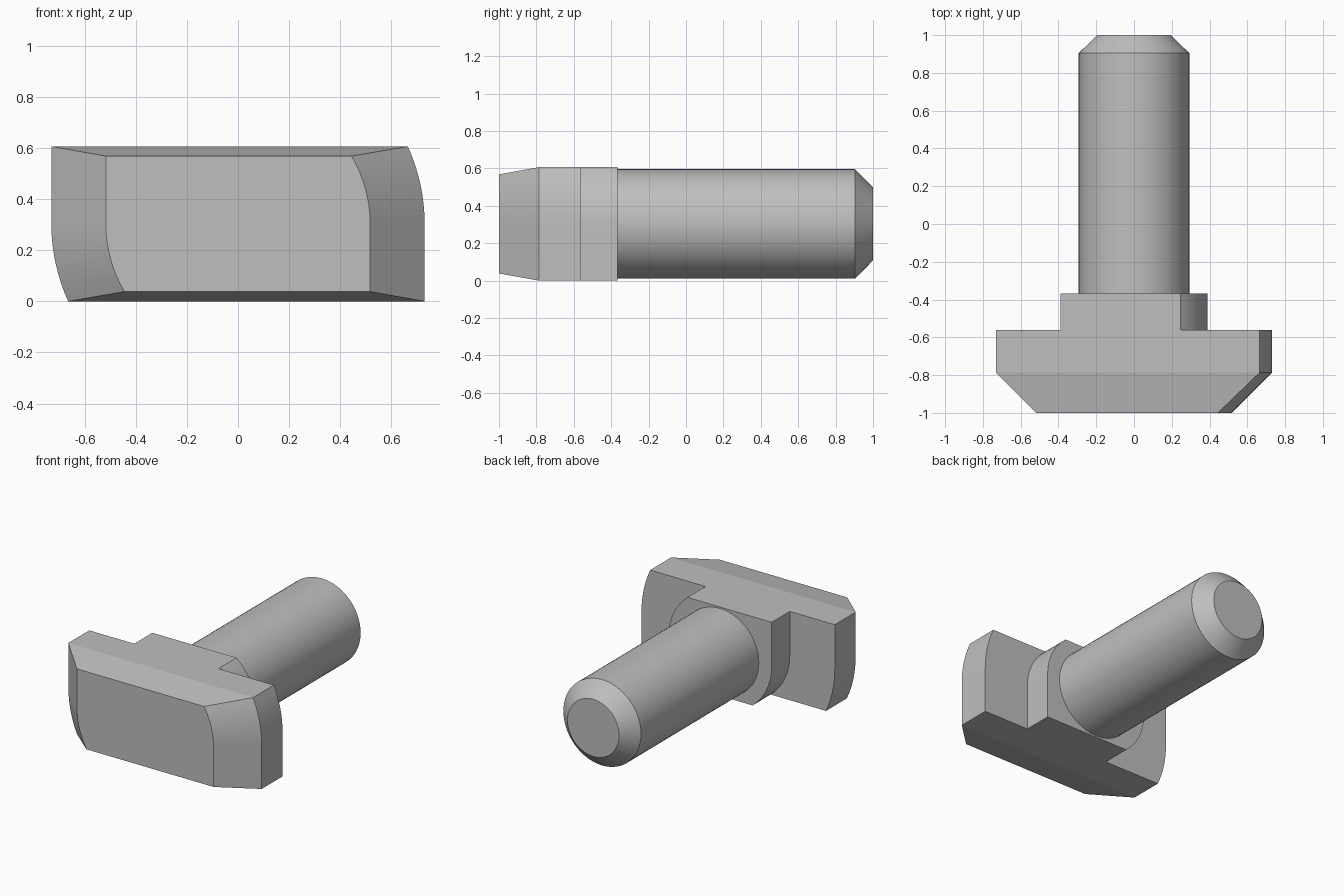
import bpy, bmesh, math

cube = bpy.data.objects.get("Cube")
if cube:
    bpy.data.objects.remove(cube, do_unlink=True)

MID = 0.303  # height of the bolt axis

steel = bpy.data.materials.new("grey steel")
steel.use_nodes = True
colour = (0.52, 0.52, 0.52, 1)
steel.diffuse_color = colour
steel.node_tree.nodes["Principled BSDF"].inputs["Base Color"].default_value = colour


def turned_block(radius, half, steps=8):
    """Bar section: two opposite corners square, the other two cut by a circle."""
    end = math.asin(half / radius)
    arc = [(radius * math.cos(end * i / steps), radius * math.sin(end * i / steps))
           for i in range(steps + 1)]
    side = [(radius, -half)] + arc
    return side + [(-x, -z) for x, z in side]


def circle(radius, count=64):
    return [(radius * math.cos(math.tau * i / count), radius * math.sin(math.tau * i / count))
            for i in range(count)]


def loft(name, sections):
    """Skin a closed solid through (y, section) pairs."""
    bm = bmesh.new()
    rings = [[bm.verts.new((x, y, z + MID)) for x, z in pts] for y, pts in sections]
    for a, b in zip(rings, rings[1:]):
        for i in range(len(a)):
            j = (i + 1) % len(a)
            bm.faces.new((a[i], a[j], b[j], b[i]))
    bm.faces.new(rings[0])
    bm.faces.new(rings[-1])
    bmesh.ops.recalc_face_normals(bm, faces=bm.faces)
    mesh = bpy.data.meshes.new(name)
    bm.to_mesh(mesh)
    bm.free()
    mesh.materials.append(steel)
    obj = bpy.data.objects.new(name, mesh)
    bpy.context.collection.objects.link(obj)
    bpy.ops.object.select_all(action='DESELECT')
    obj.select_set(True)
    bpy.context.view_layer.objects.active = obj
    bpy.ops.object.shade_smooth_by_angle(angle=math.radians(8))
    return obj


# Wide head with a tapered front
loft("head", [(-1.0, turned_block(0.517, 0.265)),
              (-0.787, turned_block(0.73, MID)),
              (-0.562, turned_block(0.73, MID))])

# Narrow neck with the same pair of rounded corners
loft("neck", [(-0.562, turned_block(0.39, MID)),
              (-0.367, turned_block(0.39, MID))])

# Round shank with a chamfered tip
loft("shank", [(-0.367, circle(0.293)), (0.904, circle(0.293)), (1.0, circle(0.195))])
